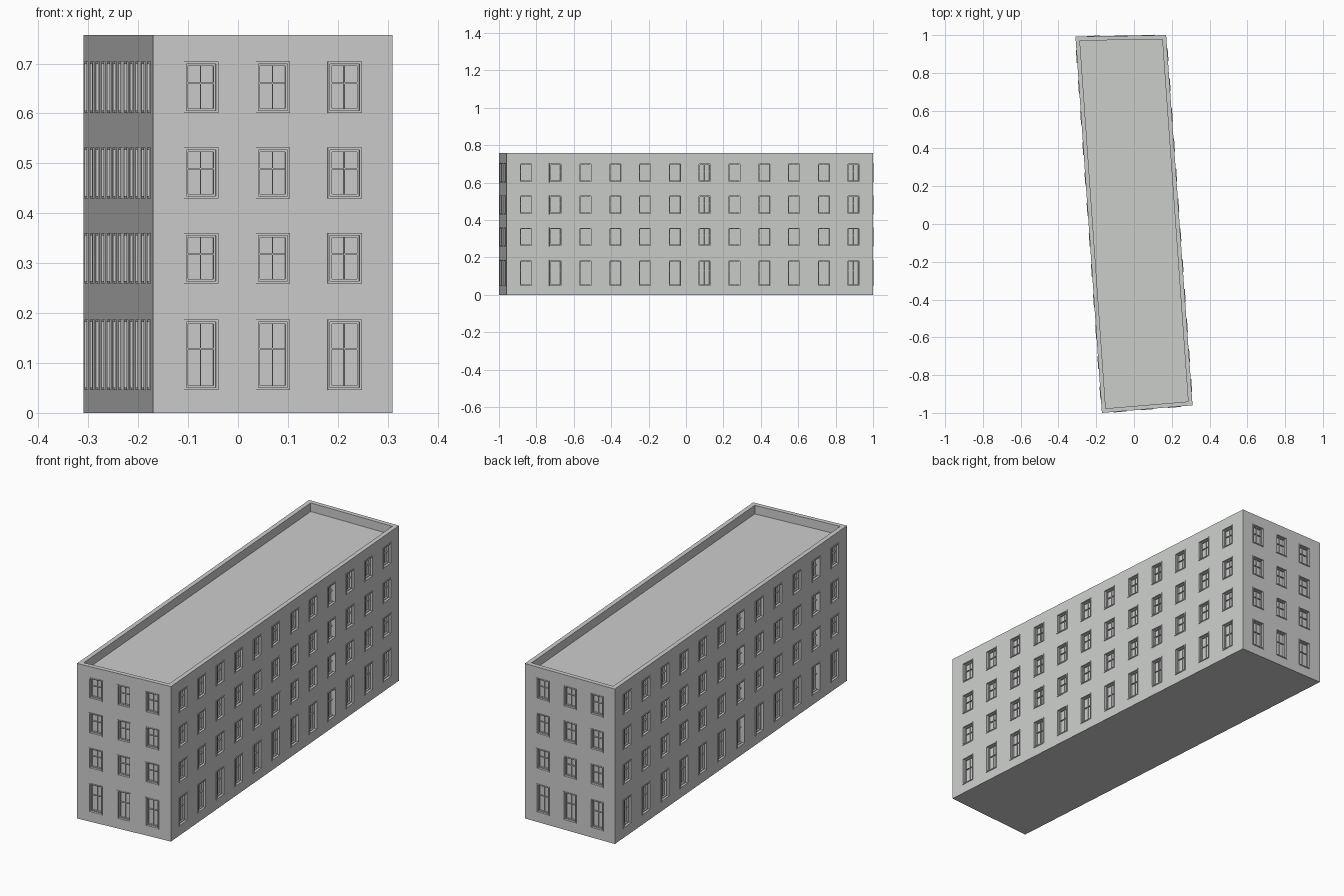
import bpy, bmesh
from mathutils import Vector

if "Cube" in bpy.data.objects:
    bpy.data.objects.remove(bpy.data.objects["Cube"])

H, ROOF_Z, RIM = 0.757, 0.715, 0.022
CORNERS = [Vector(p) for p in ((-0.17, -1.0, 0), (0.31, -0.96, 0), (0.17, 1.0, 0), (-0.31, 0.992, 0))]
ROWS = [(0.051, 0.182), (0.264, 0.355), (0.435, 0.527), (0.606, 0.699)]   # opening bottom, top
HALF = 0.0295      # half width of an opening
TRIM = 0.005       # width of the surround
DEPTH = 0.016      # recess depth
UP = Vector((0, 0, 1))

grey = bpy.data.materials.new("light grey")
grey.diffuse_color = (0.60, 0.61, 0.60, 1)
grey.use_nodes = True
grey.node_tree.nodes["Principled BSDF"].inputs["Base Color"].default_value = grey.diffuse_color


def finish(bm, name):
    me = bpy.data.meshes.new(name)
    bm.to_mesh(me)
    bm.free()
    me.materials.append(grey)
    ob = bpy.data.objects.new(name, me)
    bpy.context.collection.objects.link(ob)


def box(bm, frame, u0, u1, z0, z1, n0, n1):
    """Box in wall coordinates: along the wall, up, outward."""
    origin, along, out = frame
    vs = [bm.verts.new(origin + along * u + UP * z + out * n)
          for n in (n0, n1) for u, z in ((u0, z0), (u1, z0), (u1, z1), (u0, z1))]
    for f in ((3, 2, 1, 0), (4, 5, 6, 7), (0, 1, 5, 4), (1, 2, 6, 5), (2, 3, 7, 6), (3, 0, 4, 7)):
        bm.faces.new([vs[i] for i in f])


def border(bm, frame, u0, u1, z0, z1, w, n0, n1):
    """Four bars just inside a rectangle."""
    box(bm, frame, u0, u0 + w, z0, z1, n0, n1)
    box(bm, frame, u1 - w, u1, z0, z1, n0, n1)
    box(bm, frame, u0 + w, u1 - w, z0, z0 + w, n0, n1)
    box(bm, frame, u0 + w, u1 - w, z1 - w, z1, n0, n1)


walls, trims, sashes = bmesh.new(), bmesh.new(), bmesh.new()
panes = []
for i, a in enumerate(CORNERS):
    b = CORNERS[(i + 1) % 4]
    length = (b - a).length
    along = (b - a).normalized()
    frame = (a, along, along.cross(UP))
    # three windows on the short walls, twelve on the long ones
    n, first = (3, 0.20) if i % 2 == 0 else (12, 0.053)
    centres = [length * (first + (1 - 2 * first) * k / (n - 1)) for k in range(n)]
    us = [0] + [c + s * HALF for c in centres for s in (-1, 1)] + [length]
    zs = [0] + [z for row in ROWS for z in row] + [H]
    grid = [[walls.verts.new(a + along * u + UP * z) for z in zs] for u in us]
    for p in range(len(us) - 1):
        for q in range(len(zs) - 1):
            f = walls.faces.new((grid[p][q], grid[p + 1][q], grid[p + 1][q + 1], grid[p][q + 1]))
            if p % 2 and q % 2:
                panes.append(f)
    # surrounds, frames and glazing bars
    for c in centres:
        for z0, z1 in ROWS:
            u0, u1 = c - HALF, c + HALF
            border(trims, frame, u0 - TRIM, u1 + TRIM, z0 - TRIM, z1 + TRIM, TRIM, -0.002, 0.003)
            border(sashes, frame, u0, u1, z0, z1, 0.004, -DEPTH, -DEPTH + 0.008)
            zt = z0 + (z1 - z0) * 0.59
            box(sashes, frame, u0 + 0.004, u1 - 0.004, zt - 0.0015, zt + 0.0015, -DEPTH, -DEPTH + 0.006)
            box(sashes, frame, c - 0.001, c + 0.001, z0 + 0.004, z1 - 0.004, -DEPTH, -DEPTH + 0.004)

# sink the window openings into the walls
walls.normal_update()
bmesh.ops.inset_individual(walls, faces=panes, thickness=0, depth=-DEPTH)

# parapet rim, its inner sides, sunken roof and floor
inner = [p + RIM * ((CORNERS[(i + 1) % 4] - p).normalized() + (CORNERS[i - 1] - p).normalized())
         for i, p in enumerate(CORNERS)]
rings = [[walls.verts.new(p + UP * z) for p in pts]
         for pts, z in ((CORNERS, H), (inner, H), (inner, ROOF_Z))]
for lo, hi in zip(rings, rings[1:]):
    for i in range(4):
        j = (i + 1) % 4
        walls.faces.new((lo[i], lo[j], hi[j], hi[i]))
walls.faces.new(rings[2])
walls.faces.new([walls.verts.new(p) for p in reversed(CORNERS)])
bmesh.ops.remove_doubles(walls, verts=walls.verts, dist=1e-5)

finish(walls, "building_shell")
finish(trims, "window_surrounds")
finish(sashes, "window_frames")
